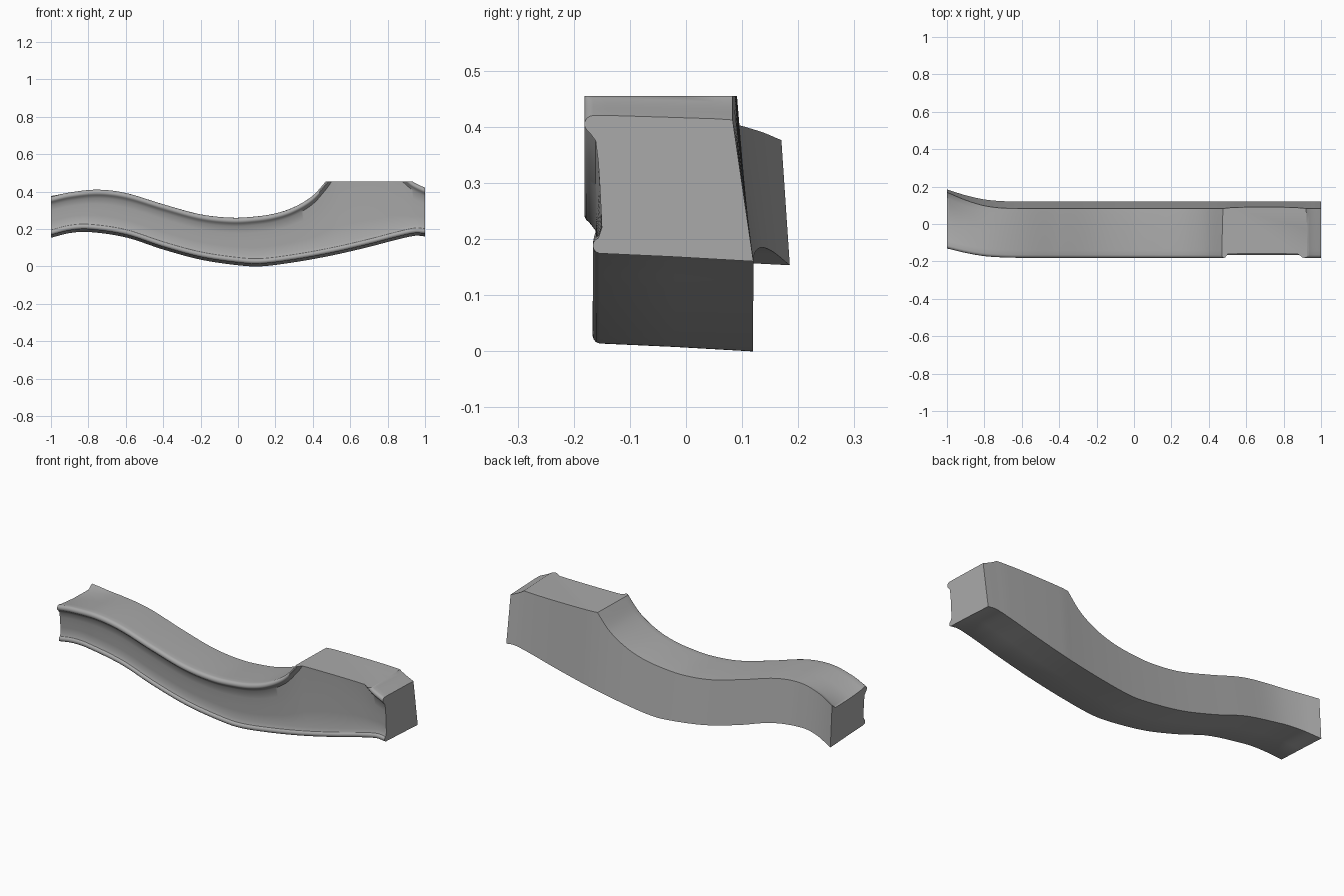
import bpy, bmesh, math
from mathutils import Vector

cube = bpy.data.objects.get("Cube")
if cube:
    bpy.data.objects.remove(cube, do_unlink=True)

# Outline curves along the beam: (x, value)
TOP = [(-1, .372), (-.9, .395), (-.75, .41), (-.6, .392), (-.4, .332), (-.2, .278), (-.03, .26),
       (.1, .267), (.2, .283), (.3, .317), (.4, .378), (.47, .455), (.53, .53), (.7, .56),
       (.86, .51), (.93, .455), (1, .42)]
BOTTOM = [(-1, .153), (-.9, .178), (-.8, .184), (-.6, .155), (-.4, .09), (-.2, .036), (0, .006),
          (.12, 0), (.3, .022), (.5, .058), (.7, .104), (.85, .143), (.95, .164), (1, .16)]
SIDE_SHIFT = [(-1, .05), (-.9, .026), (-.8, .009), (-.7, .002), (-.6, 0), (1, 0)]
FLARE = [(-1, 1), (-.9, .5), (-.8, .15), (-.7, 0), (1, 0)]
DECK = .455
STEPS = 160


def sample(points, x):
    """Smooth cubic interpolation through the points."""
    slopes = []
    for i in range(len(points)):
        a, b = points[max(i - 1, 0)], points[min(i + 1, len(points) - 1)]
        slopes.append((b[1] - a[1]) / (b[0] - a[0]))
    for i in range(len(points) - 1):
        (xa, va), (xb, vb) = points[i], points[i + 1]
        if x <= xb + 1e-6:
            w = xb - xa
            t = (x - xa) / w
            s = t * t * (3 - 2 * t)
            return (va + (vb - va) * s + slopes[i] * w * t * (1 - t) ** 2
                    - slopes[i + 1] * w * t * t * (1 - t))


def section(x):
    """Closed cross-section with a rounded bead along both front edges."""
    top, low = sample(TOP, x), sample(BOTTOM, x)
    shift, flare = sample(SIDE_SHIFT, x), sample(FLARE, x)
    lip = .012 * flare
    back_top, back_low = .083 + .037 * flare, .12 + .015 * flare
    ring = [(back_top, top - .008 + lip), (back_top - .03, top - .006 - lip),
            (-.04, top - .003 - lip), (-.14, top - lip / 2)]
    # Upper bead
    for i in range(7):
        a = math.pi * (.5 + i / 6 * .85)
        ring.append((-.165 + .016 * math.cos(a), top - .016 + .016 * math.sin(a)))
    # Recessed web
    high, base = top - .045, low + .06
    for i in range(5):
        t = i / 4
        ring.append((-.161 + .011 * t ** .6, high + (base - high) * t))
    # Lower bead
    for i in range(7):
        a = math.pi * (.6 + i / 6 * .85)
        ring.append((-.152 + .014 * math.cos(a), low + .028 + .014 * math.sin(a)))
    ring += [(-.02, low + .008), (back_low, low)]
    return [Vector((x, y + shift, z)) for y, z in ring]


# Lofted beam with closed ends
bm = bmesh.new()
rings = [[bm.verts.new(p) for p in section(-1 + 2 * i / STEPS)] for i in range(STEPS + 1)]
count = len(rings[0])
for a, b in zip(rings, rings[1:]):
    for j in range(count):
        k = (j + 1) % count
        bm.faces.new((a[j], a[k], b[k], b[j]))
bm.faces.new(rings[0])
bm.faces.new(rings[-1])

# Flat raised deck, sliced level
bmesh.ops.bisect_plane(bm, geom=bm.verts[:] + bm.edges[:] + bm.faces[:], dist=1e-5,
                       plane_co=(0, 0, DECK), plane_no=(0, 0, 1), clear_outer=True)
bmesh.ops.holes_fill(bm, edges=[e for e in bm.edges if e.is_boundary], sides=0)
bmesh.ops.recalc_face_normals(bm, faces=bm.faces[:])

mesh = bpy.data.meshes.new("curved_beam")
bm.to_mesh(mesh)
bm.free()
beam = bpy.data.objects.new("curved_beam", mesh)
bpy.context.collection.objects.link(beam)

# Plain grey
grey = bpy.data.materials.new("plain_grey")
grey.use_nodes = True
colour = (.4, .4, .4, 1)
grey.diffuse_color = colour
grey.node_tree.nodes["Principled BSDF"].inputs["Base Color"].default_value = colour
mesh.materials.append(grey)

bpy.context.view_layer.objects.active = beam
beam.select_set(True)
bpy.ops.object.shade_smooth_by_angle(angle=math.radians(35))
